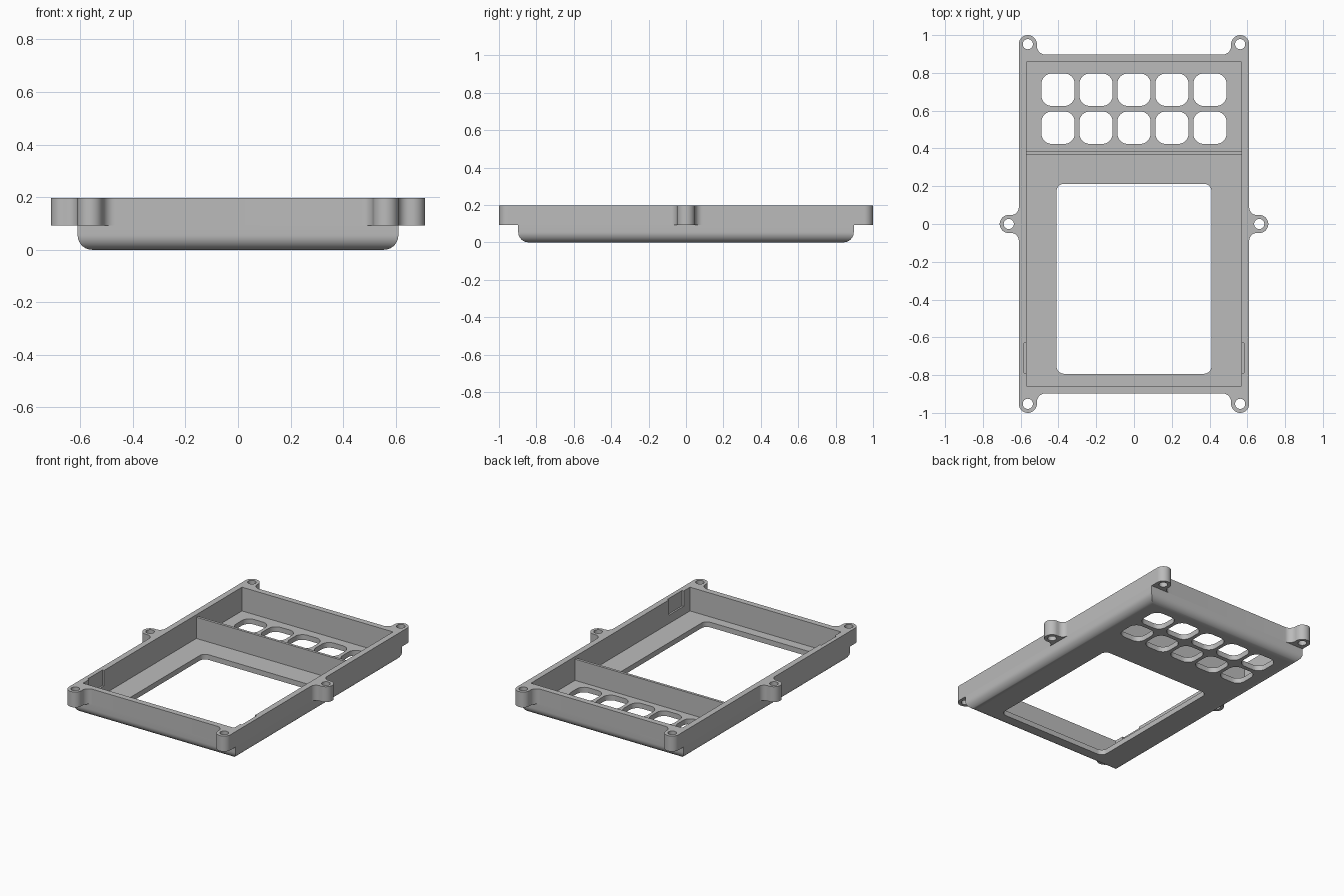
import bpy, bmesh
from math import sin, cos, pi, radians

if "Cube" in bpy.data.objects:
    bpy.data.objects.remove(bpy.data.objects["Cube"])

W, D, H = 0.61, 0.897, 0.197        # half width, half depth, height
SEAM, FLOOR, WALL, ROUND = 0.092, 0.035, 0.04, 0.055
IW, ID = W - WALL, D - WALL         # cavity half sizes

grey = bpy.data.materials.new("light grey plastic")
grey.use_nodes = True
grey.diffuse_color = (0.5, 0.5, 0.5, 1)
grey.node_tree.nodes["Principled BSDF"].inputs["Base Color"].default_value = (0.5, 0.5, 0.5, 1)


def arc(cx, cy, r, a0, a1, n=12):
    angles = [radians(a0 + (a1 - a0) * i / n) for i in range(n + 1)]
    return [(cx + r * cos(a), cy + r * sin(a)) for a in angles]


def rounded_rect(cx, cy, hx, hy, r):
    pts = []
    for i, (sx, sy) in enumerate([(1, 1), (-1, 1), (-1, -1), (1, -1)]):
        pts += arc(cx + sx * (hx - r), cy + sy * (hy - r), r, 90 * i, 90 * i + 90, 8)
    return pts


def rect(hx, hy):
    return [(hx, hy), (-hx, hy), (-hx, -hy), (hx, -hy)]


def finish(obj):
    """Give the part its material and smooth its curved faces."""
    obj.data.materials.clear()
    obj.data.materials.append(grey)
    bpy.ops.object.select_all(action='DESELECT')
    obj.select_set(True)
    bpy.context.view_layer.objects.active = obj
    bpy.ops.object.shade_smooth_by_angle(angle=radians(30))


def plate(name, loops, z0, z1):
    """Extrude an outline with holes between two heights."""
    curve = bpy.data.curves.new(name, 'CURVE')
    curve.dimensions = '2D'
    curve.fill_mode = 'BOTH'
    curve.extrude = (z1 - z0) / 2
    for pts in loops:
        spline = curve.splines.new('POLY')
        spline.points.add(len(pts) - 1)
        for p, (x, y) in zip(spline.points, pts):
            p.co = (x, y, 0, 1)
        spline.use_cyclic_u = True
    obj = bpy.data.objects.new(name, curve)
    bpy.context.collection.objects.link(obj)
    bpy.ops.object.select_all(action='DESELECT')
    obj.select_set(True)
    bpy.context.view_layer.objects.active = obj
    bpy.ops.object.convert(target='MESH')
    obj = bpy.context.view_layer.objects.active
    bm = bmesh.new()
    bm.from_mesh(obj.data)
    bmesh.ops.remove_doubles(bm, verts=bm.verts, dist=1e-5)
    bmesh.ops.translate(bm, verts=bm.verts, vec=(0, 0, (z0 + z1) / 2))
    bmesh.ops.recalc_face_normals(bm, faces=bm.faces)
    bm.to_mesh(obj.data)
    bm.free()
    finish(obj)


# Upper rim: one quarter of the outline with side tab and corner ear, mirrored
TAB, EAR, R, HOLE = (0.663, 0), (0.562, 0.952), 0.048, 0.027
quarter = arc(*TAB, R, 0, 90)
quarter += arc(W + 0.04, R + 0.04, 0.04, 270, 180)
quarter += arc(*EAR, R, 0, 180, 20)
quarter += arc(EAR[0] - R - 0.045, D + 0.045, 0.045, 0, -90)
half = quarter + [(-x, y) for x, y in reversed(quarter)]
outline = half + [(x, -y) for x, y in reversed(half)][1:-1]

# Cavity outline with a shallow notch in each side wall
side = [(IW, -ID), (IW, -0.79), (IW + 0.012, -0.79),
        (IW + 0.012, -0.63), (IW, -0.63), (IW, ID)]
cavity = side + [(-x, y) for x, y in reversed(side)]

screw_holes = [arc(s * TAB[0], 0, HOLE, 0, 345, 23) for s in (-1, 1)]
screw_holes += [arc(sx * EAR[0], sy * EAR[1], HOLE, 0, 345, 23)
                for sx in (-1, 1) for sy in (-1, 1)]
plate("upper_rim", [outline, cavity] + screw_holes, SEAM, H)

# Floor with screen window and two rows of key openings
window = rounded_rect(0, -0.29, 0.41, 0.503, 0.04)
keys = [rounded_rect(0.201 * i, y, 0.088, 0.086, 0.055)
        for i in range(-2, 3) for y in (0.51, 0.711)]
plate("floor", [rect(W - ROUND, D - ROUND), window] + keys, 0, FLOOR)

# Lower wall: a rounded section carried round the rectangle with mitred corners
section = [(0, SEAM)]
section += [(ROUND * (1 - cos(a)), ROUND * (1 - sin(a)))
            for a in [pi / 2 * i / 10 for i in range(11)]]
section += [(ROUND, FLOOR), (WALL, FLOOR), (WALL, SEAM)]
bm = bmesh.new()
rings = [[bm.verts.new((x, y, z)) for x, y in rect(W - d, D - d)] for d, z in section]
for a, b in zip(rings, rings[1:] + rings[:1]):
    for i in range(4):
        j = (i + 1) % 4
        bm.faces.new((a[i], a[j], b[j], b[i]))
bmesh.ops.recalc_face_normals(bm, faces=bm.faces)
mesh = bpy.data.meshes.new("lower_wall")
bm.to_mesh(mesh)
bm.free()
lower_wall = bpy.data.objects.new("lower_wall", mesh)
bpy.context.collection.objects.link(lower_wall)
finish(lower_wall)

# Divider between the key bay and the screen bay
plate("divider", [[(x, 0.374 + y) for x, y in rect(IW, 0.009)]], FLOOR, 0.18)
